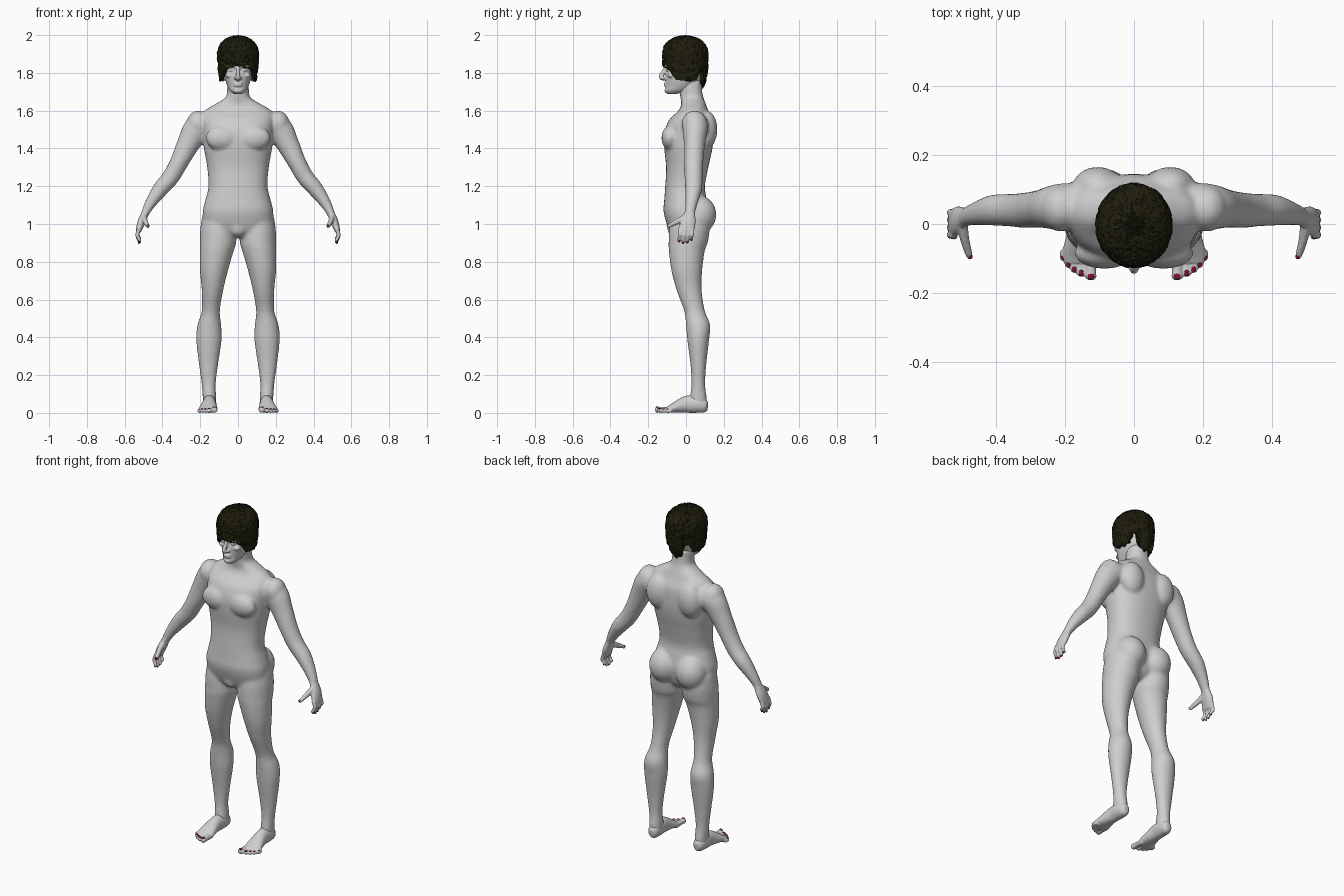
import bpy
import bmesh
import math
import random
from mathutils import Vector, Matrix

random.seed(4)
cube = bpy.data.objects.get("Cube")
if cube:
    bpy.data.objects.remove(cube)

X, Y = Vector((1, 0, 0)), Vector((0, 1, 0))
SIDES = (1, -1)


def make_material(name, colour):
    mat = bpy.data.materials.new(name)
    mat.use_nodes = True
    mat.diffuse_color = (*colour, 1)
    for node in mat.node_tree.nodes:
        if node.type == "BSDF_PRINCIPLED":
            node.inputs["Base Color"].default_value = (*colour, 1)
    return mat


skin = make_material("pale grey skin", (0.62, 0.62, 0.62))
hair_colour = make_material("dark olive hair", (0.014, 0.013, 0.004))
nail_colour = make_material("dark red nail", (0.22, 0.005, 0.04))


def resample(stations, steps=5):
    """Smooth spline through tuples of any length."""
    out = []
    last = len(stations) - 1
    for i in range(last):
        quad = [stations[max(0, min(last, i + k))] for k in (-1, 0, 1, 2)]
        for j in range(steps):
            t = j / steps
            out.append([b + t * (c - a + t * (2 * a - 5 * b + 4 * c - d
                        + t * (3 * (b - c) + d - a))) / 2 for a, b, c, d in zip(*quad)])
    return out + [list(stations[-1])]


def loft(bm, stations, side=1, u=X, v=None, power=2, count=28):
    """Closed tube through (x, y, z, radius along u, radius across u)."""
    rows = resample(stations)
    centres = [Vector((side * r[0], r[1], r[2])) for r in rows]
    rings = []
    for i, row in enumerate(rows):
        tangent = centres[min(i + 1, len(rows) - 1)] - centres[max(i - 1, 0)]
        across = v or tangent.cross(u).normalized()
        ring = []
        for k in range(count):
            a = math.tau * k / count
            c, s = [math.copysign(abs(f) ** (2 / power), f) for f in (math.cos(a), math.sin(a))]
            ring.append(bm.verts.new(centres[i] + u * (c * row[3]) + across * (s * row[4])))
        rings.append(ring)
    for low, high in zip(rings, rings[1:]):
        for k in range(count):
            n = (k + 1) % count
            bm.faces.new((low[k], low[n], high[n], high[k]))
    bm.faces.new(rings[0])
    bm.faces.new(rings[-1])


def stack(bm, rows, side=1, power=2):
    """Horizontal slices: (height, centre x, half width, front y, back y)."""
    loft(bm, [(cx, (f + b) / 2, z, w, (b - f) / 2) for z, cx, w, f, b in rows],
         side, X, Y, power, 40)


def blob(bm, centre, radii, side=1):
    place = Matrix.Translation((side * centre[0], centre[1], centre[2]))
    bmesh.ops.create_uvsphere(bm, u_segments=24, v_segments=14, radius=1,
                              matrix=place @ Matrix.Diagonal((*radii, 1)))


def finish(bm, name, mat, voxel=0, rounds=0):
    bmesh.ops.recalc_face_normals(bm, faces=bm.faces)
    mesh = bpy.data.meshes.new(name)
    bm.to_mesh(mesh)
    bm.free()
    mesh.materials.append(mat)
    mesh.polygons.foreach_set("use_smooth", [True] * len(mesh.polygons))
    obj = bpy.data.objects.new(name, mesh)
    bpy.context.collection.objects.link(obj)
    if voxel:
        fuse = obj.modifiers.new("fuse", "REMESH")
        fuse.mode = "VOXEL"
        fuse.voxel_size = voxel
        fuse.use_smooth_shade = True
        relax = obj.modifiers.new("relax", "SMOOTH")
        relax.factor = 0.5
        relax.iterations = rounds
    return obj


# Torso, arms and legs fused into one skin
bm = bmesh.new()
stack(bm, [(.93, 0, .08, -.06, .06), (.97, 0, .17, -.09, .1), (1.06, 0, .187, -.118, .12),
           (1.13, 0, .172, -.115, .11), (1.2, 0, .156, -.11, .1), (1.3, 0, .163, -.105, .118),
           (1.4, 0, .18, -.115, .14), (1.48, 0, .186, -.115, .145), (1.55, 0, .19, -.09, .14),
           (1.6, 0, .175, -.04, .118), (1.635, 0, .12, -.025, .105), (1.67, 0, .066, -.03, .092),
           (1.71, 0, .058, -.035, .085), (1.76, 0, .055, -.04, .085)], power=2.3)
blob(bm, (0, -.07, .985), (.045, .03, .05))
for s in SIDES:
    blob(bm, (.085, -.085, 1.455), (.088, .045, .065), s)     # chest muscle
    blob(bm, (.105, .11, 1.5), (.072, .056, .1), s)           # shoulder blade
    blob(bm, (.212, .045, 1.53), (.06, .068, .07), s)         # shoulder cap
    blob(bm, (.088, .07, 1.05), (.088, .091, .1), s)          # buttock
    blob(bm, (.142, .02, .555), (.034, .032, .045), s)        # kneecap
    loft(bm, [(.13, .05, 1.53, .065, .06), (.21, .05, 1.51, .068, .072),
              (.265, .045, 1.42, .056, .06), (.31, .04, 1.33, .052, .049),
              (.355, .04, 1.25, .048, .046), (.41, .04, 1.185, .045, .042),
              (.46, .03, 1.115, .034, .031), (.49, .02, 1.06, .028, .022),
              (.5, .017, 1.03, .028, .02)], s, Y)
    stack(bm, [(1.04, .1, .09, -.08, .12), (.97, .104, .096, -.09, .125),
               (.9, .106, .096, -.092, .115), (.86, .112, .09, -.091, .1),
               (.757, .127, .075, -.078, .086), (.65, .135, .057, -.05, .083),
               (.54, .144, .048, -.01, .1), (.465, .152, .063, 0, .128),
               (.385, .154, .067, .007, .122), (.25, .156, .05, .024, .107),
               (.15, .155, .037, .028, .102), (.08, .151, .036, .02, .11),
               (.03, .15, .033, .02, .11)], s)
finish(bm, "body", skin, .009, 7)

# Hands and feet, with nails gathered on their own mesh
extremities, nails = bmesh.new(), bmesh.new()
for s in SIDES:
    bm = extremities
    loft(bm, [(.48, .022, 1.08, .026, .02), (.495, .018, 1.05, .03, .02),
              (.511, .01, 1.01, .041, .021), (.526, .002, .965, .041, .015),
              (.528, .001, .957, .034, .01)], s, Y)
    for y, tip in ((-.032, .907), (-.01, .898), (.012, .902), (.033, .915)):
        loft(bm, [(.522, y, .98, .011, .011), (.533, y, .945, .0105, .0105),
                  (.527, y - .003, tip + .02, .0095, .0095), (.518, y - .005, tip + .003, .008, .008),
                  (.516, y - .005, tip, .003, .003)], s, Y, count=12)
        blob(nails, (.524, y - .005, tip + .003), (.005, .006, .008), s)
    loft(bm, [(.5, .005, 1.04, .018, .018), (.492, -.04, 1.016, .014, .016),
              (.483, -.075, .998, .012, .012), (.477, -.095, .987, .009, .009),
              (.476, -.1, .985, .003, .003)], s, X, count=12)
    blob(nails, (.476, -.094, .991), (.008, .008, .007), s)
    loft(bm, [(.149, .116, .035, .014, .02), (.15, .1, .037, .03, .036),
              (.151, .06, .045, .037, .045), (.152, .01, .046, .036, .046),
              (.155, -.04, .034, .043, .034), (.158, -.085, .02, .051, .02),
              (.159, -.11, .014, .046, .013)], s, X)
    for x, tip, r in ((.125, -.163, .0165), (.153, -.153, .012), (.173, -.142, .0115),
                      (.19, -.127, .011), (.205, -.107, .0105)):
        loft(bm, [(x, -.075, r, r, r), (x, tip + .03, r, r * .9, r * .9),
                  (x, tip + .008, r, r, r), (x, tip, r, r * .4, r * .4)], s, X, count=14)
        blob(nails, (x, tip + .011, 1.8 * r), (.6 * r, .009, .004), s)
finish(extremities, "hands_and_feet", skin, .0045, 2)
finish(nails, "nails", nail_colour)

# Head with facial features
bm = bmesh.new()
stack(bm, [(1.688, 0, .022, -.095, -.05), (1.705, 0, .043, -.11, .01), (1.73, 0, .056, -.107, .05),
           (1.76, 0, .066, -.108, .075), (1.79, 0, .072, -.108, .09), (1.815, 0, .074, -.103, .1),
           (1.84, 0, .077, -.113, .102), (1.89, 0, .08, -.11, .1), (1.94, 0, .07, -.08, .08),
           (1.97, 0, .035, -.04, .04)], power=2.2)
loft(bm, [(0, -.104, 1.84, .01, .01), (0, -.116, 1.812, .009, .011), (0, -.13, 1.787, .011, .013),
          (0, -.129, 1.773, .014, .012), (0, -.112, 1.765, .01, .006)], count=16)
for z, depth in ((1.744, .0055), (1.733, .006)):
    blob(bm, (0, -.107, z), (.024, .012, depth))               # lips
blob(bm, (0, -.098, 1.705), (.022, .016, .014))                # chin
for s in SIDES:
    blob(bm, (.014, -.117, 1.772), (.009, .012, .008), s)      # nostril wing
    blob(bm, (.036, -.1, 1.836), (.028, .015, .008), s)        # brow ridge
    blob(bm, (.032, -.09, 1.814), (.015, .014, .008), s)       # eyelid
    blob(bm, (.047, -.078, 1.787), (.02, .02, .014), s)        # cheekbone
    blob(bm, (.078, .008, 1.787), (.012, .02, .034), s)        # ear
finish(bm, "head", skin, .0045, 2)

# Hair: tousled cap with a hairline that varies around the head
HAIRLINE = ((0, 1.838), (38, 1.825), (52, 1.8), (64, 1.765), (105, 1.755), (122, 1.765),
            (134, 1.815), (146, 1.81), (156, 1.74), (180, 1.715))
SHAPE = ((1.7, .068, .085), (1.75, .095, .107), (1.8, .104, .117), (1.86, .109, .121),
         (1.91, .11, .121), (1.95, .097, .108), (1.98, .066, .075), (1.993, .035, .04),
         (2, 0, 0))


def lookup(table, key):
    for low, high in zip(table, table[1:]):
        if key <= high[0]:
            t = (key - low[0]) / (high[0] - low[0])
            return [a + t * (b - a) for a, b in zip(low[1:], high[1:])]
    return table[-1][1:]


bm = bmesh.new()
profile = resample(SHAPE, 4)
columns, rows = 80, 30
grid = []
for j in range(rows):
    ring = []
    for k in range(columns):
        a = math.tau * k / columns
        angle = abs(math.degrees(math.atan2(math.sin(a), math.cos(a))))
        base = lookup(HAIRLINE, angle)[0]
        z = base + (1.996 - base) * math.sin(j / rows * math.pi / 2)
        rx, ry = lookup(profile, z)
        puff = random.uniform(.965, 1.03)
        drop = random.uniform(-.004, .002)
        ring.append(bm.verts.new((math.sin(a) * rx * puff, -.004 - math.cos(a) * ry * puff, z + drop)))
    grid.append(ring)
for low, high in zip(grid, grid[1:]):
    for k in range(columns):
        n = (k + 1) % columns
        bm.faces.new((low[k], low[n], high[n], high[k]))
crown = bm.verts.new((0, -.004, 2))
for k in range(columns):
    bm.faces.new((grid[-1][k], grid[-1][(k + 1) % columns], crown))
hair = finish(bm, "hair", hair_colour)
hair.data.polygons.foreach_set("use_smooth", [False] * len(hair.data.polygons))
thick = hair.modifiers.new("thickness", "SOLIDIFY")
thick.thickness = .02
thick.offset = -1
